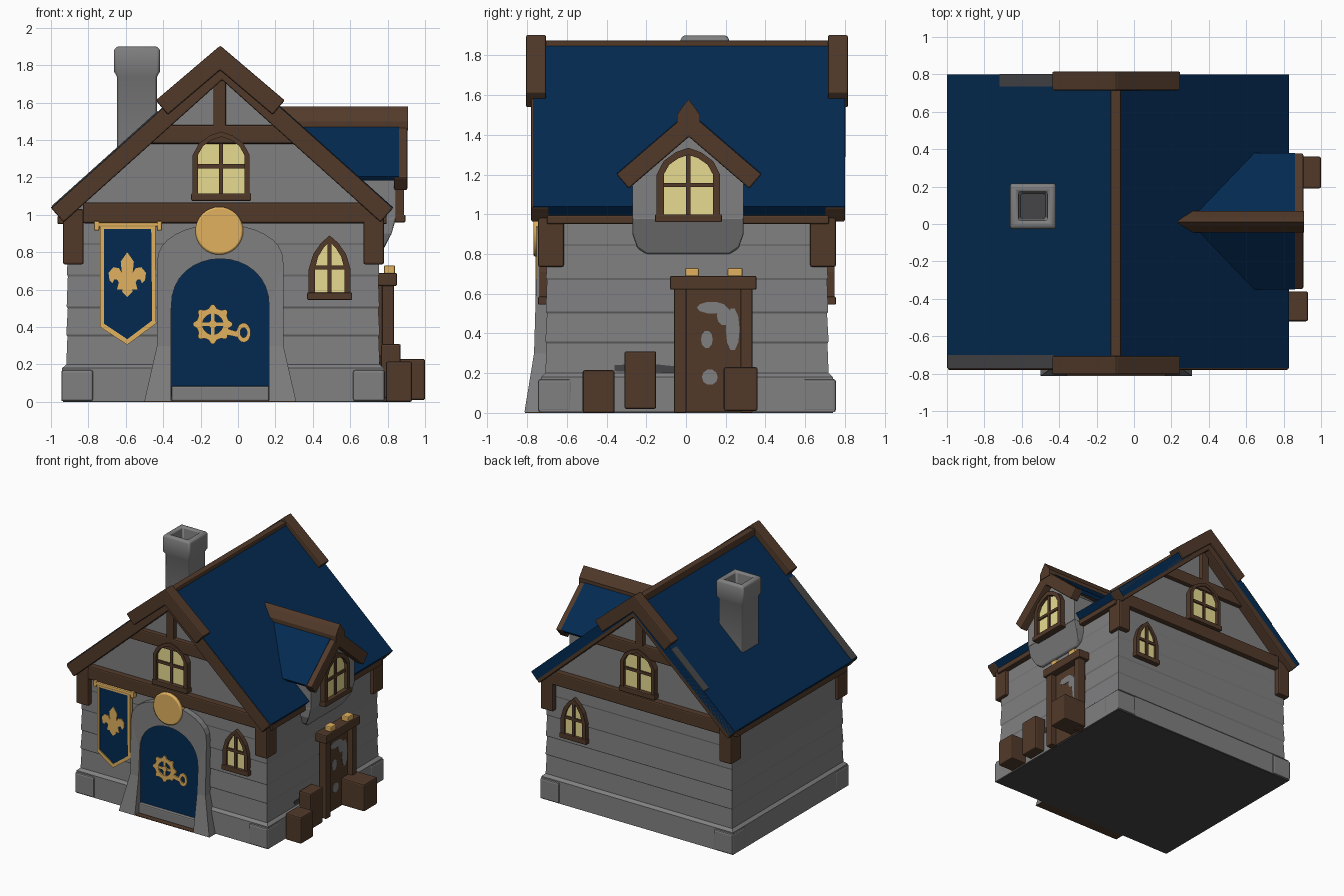
import bpy, bmesh, math
from mathutils import Vector

if "Cube" in bpy.data.objects:
    bpy.data.objects.remove(bpy.data.objects["Cube"])

def mat(name, r, g, b):
    m = bpy.data.materials.new(name)
    m.diffuse_color = (r, g, b, 1)
    m.use_nodes = True
    m.node_tree.nodes["Principled BSDF"].inputs["Base Color"].default_value = m.diffuse_color
    return m

STONE = mat("grey_stone", 0.215, 0.215, 0.22)
DARK = mat("dark_grey", 0.06, 0.06, 0.063)
WOOD = mat("brown_wood", 0.083, 0.042, 0.023)
BLUE = mat("deep_blue", 0.001, 0.023, 0.083)
GOLD = mat("gold", 0.75, 0.44, 0.115)
GLASS = mat("window_yellow", 0.98, 0.87, 0.34)

# Outline coordinates (u, v) and outward depth d for each side of the house
SIDE = {"front": lambda u, v, d: Vector((u, -d, v)),
        "back": lambda u, v, d: Vector((u, d, v)),
        "right": lambda u, v, d: Vector((d, u, v))}

def finish(name, bm, material, bevel=0, smooth=False):
    bmesh.ops.recalc_face_normals(bm, faces=bm.faces)
    me = bpy.data.meshes.new(name)
    bm.to_mesh(me)
    bm.free()
    ob = bpy.data.objects.new(name, me)
    bpy.context.collection.objects.link(ob)
    me.materials.append(material)
    if bevel:
        b = ob.modifiers.new("soft_edges", "BEVEL")
        b.width, b.segments, b.limit_method = bevel, 2, "ANGLE"
    if smooth:
        bpy.context.view_layer.objects.active = ob
        ob.select_set(True)
        bpy.ops.object.shade_smooth_by_angle(angle=math.radians(40))
        ob.select_set(False)
    return ob

def solid(name, pts, side, d0, d1, material, inner=None, bevel=0, smooth=False):
    """Extruded outline, or a ring when an inner outline is given; depths may depend on height."""
    bm = bmesh.new()
    dep = lambda d, v: d(v) if callable(d) else d
    loops = [[bm.verts.new(SIDE[side](u, v, dep(d, v))) for u, v in p]
             for p in ([pts] if inner is None else [pts, inner]) for d in (d0, d1)]
    def bridge(a, b):
        for i in range(len(a)):
            j = (i + 1) % len(a)
            bm.faces.new((a[i], a[j], b[j], b[i]))
    bridge(loops[0], loops[1])
    if inner is None:
        bm.faces.new(loops[0])
        bm.faces.new(loops[1])
    else:
        bridge(loops[2], loops[3])
        bridge(loops[0], loops[2])
        bridge(loops[1], loops[3])
    return finish(name, bm, material, bevel, smooth)

def rect(u0, u1, v0, v1):
    return [(u0, v0), (u1, v0), (u1, v1), (u0, v1)]

def box(name, x0, x1, y0, y1, z0, z1, material, bevel=0.008):
    return solid(name, rect(x0, x1, z0, z1), "front", -y1, -y0, material, bevel=bevel)

def ellipse(cu, cv, ru, rv, n=24):
    return [(cu + ru * math.cos(2 * math.pi * i / n), cv + rv * math.sin(2 * math.pi * i / n))
            for i in range(n)]

def chevron(c, top, half, s, t):
    k = math.hypot(1, s)
    ex, ez = half - t * s / k, top - s * half - t / k
    return [(c, top), (c + half, top - s * half), (c + ex, ez), (c, top - t * k),
            (c - ex, ez), (c - half, top - s * half)]

def loft(name, cx, cy, rings, material, bevel=0, smooth=False):
    """Stack of rectangles (half_x, half_y, z)."""
    bm = bmesh.new()
    prev = None
    for hx, hy, z in rings:
        cur = [bm.verts.new((cx + a * hx, cy + b * hy, z)) for a, b in ((-1, -1), (1, -1), (1, 1), (-1, 1))]
        if prev:
            for i in range(4):
                j = (i + 1) % 4
                bm.faces.new((prev[i], prev[j], cur[j], cur[i]))
        else:
            bm.faces.new(cur)
        prev = cur
    bm.faces.new(prev)
    return finish(name, bm, material, bevel, smooth)

def window(name, side, c, w, hw, bottom, spring, top, f=0.032, out=0.045, round_=0.5):
    """Pointed window: frame, sill, glass and glazing bars."""
    def arch(h, b, t):
        half = [(h, b), (h, spring), (h * 0.78, spring + (t - spring) * round_),
                (h * 0.4, spring + (t - spring) * (round_ + 0.33))]
        return [(c + u, v) for u, v in half] + [(c, t)] + [(c - u, v) for u, v in reversed(half)]
    ins = arch(hw - f, bottom + f, top - f)
    solid(name + "_frame", arch(hw, bottom, top), side, w - 0.03, w + out, WOOD, inner=ins)
    solid(name + "_glass", ins, side, w + 0.01, w + 0.018, GLASS)
    mid = bottom + f + (top - bottom - 2 * f) * 0.5
    solid(name + "_upright_bar", rect(c - 0.011, c + 0.011, bottom + f, top - f), side, w, w + 0.03, WOOD)
    solid(name + "_cross_bar", rect(c - hw + f, c + hw - f, mid - 0.011, mid + 0.011), side, w, w + 0.03, WOOD)
    solid(name + "_sill", rect(c - hw - 0.008, c + hw + 0.008, bottom, bottom + 0.04), side, w - 0.02, w + out + 0.008, WOOD, bevel=0.006)

# Stone walls in uneven courses, gable core and dark underside
courses = [(.035, .004), (.03, .18), (.008, .2), (.002, .35), (.008, .36), (.0, .5), (.006, .51),
           (.0, .67), (.004, .68), (0, .84), (.003, .85), (0, 1.0)]
loft("stone_walls", -0.08, 0.005, [(0.83 + o, 0.705 + o, z) for o, z in courses], STONE)
box("underside", -0.935, 0.775, -0.73, 0.74, 0, 0.008, DARK, 0)
solid("gable_walls", [(-0.905, 0.95), (0.745, 0.95), (0.745, 1.03), (-0.088, 1.79), (-0.905, 1.05)],
      "front", -0.708, 0.698, STONE)
for x in (-0.86, 0.70):
    for y in (-0.66, 0.67):
        box("corner_stone", x - 0.085, x + 0.085, y - 0.085, y + 0.085, 0.004, 0.17, STONE, 0.012)

# Main roof with worn grey edge strips on the left slope
RC, RS = -0.085, 0.897
roof_z = lambda x: 1.86 - RS * abs(x - RC)
solid("main_roof", chevron(RC, 1.86, 0.915, RS, 0.075), "front", -0.80, 0.77, BLUE)
for x0, d0, d1 in ((-0.995, 0.70, 0.772), (-0.72, -0.802, -0.735)):
    strip = [(x, roof_z(x) + h) for x, h in ((x0, -.002), (-.43, -.002), (-.43, .005), (x0, .005))]
    solid("worn_roof_edge", strip, "front", d0, d1, DARK)
box("ridge_beam", -0.125, -0.07, -0.71, 0.74, 1.78, 1.875, WOOD)
box("right_eave_beam", 0.74, 0.795, -0.70, 0.72, 0.95, 0.995, WOOD)
box("left_eave_beam", -0.965, -0.90, -0.70, 0.72, 0.95, 0.995, WOOD)

# Timber framing on both gables
for side, w in (("front", 0.70), ("back", 0.71)):
    solid(side + "_rake", chevron(RC, 1.855, 0.914, RS, 0.10), side, w - 0.01, w + 0.08 + (w - .7), WOOD, bevel=0.008)
    solid(side + "_rake_cap", chevron(-0.095, 1.905, 0.345, 0.85, 0.10), side, w + 0.005, w + 0.105, WOOD, bevel=0.008)
    solid(side + "_tie_beam", rect(-0.83, 0.72, 0.955, 1.065), side, w - 0.04, w + 0.045, WOOD, bevel=0.01)
    solid(side + "_collar_beam", rect(-0.50, 0.32, 1.38, 1.48), side, w - 0.04, w + 0.035, WOOD, bevel=0.01)
    solid(side + "_king_post", rect(-0.132, -0.065, 1.46, 1.77), side, w - 0.04, w + 0.035, WOOD, bevel=0.008)
    for a, b in ((-0.935, -0.825), (0.67, 0.78)):
        solid(side + "_corner_post", rect(a, b, 0.735, 1.03), side, w - 0.085, w + 0.045, WOOD, bevel=0.01)
    window(side + "_upper_window", side, -0.09, w, 0.152, 1.075, 1.32, 1.445, 0.028)
    window(side + "_small_window", side, 0.49, w + 0.004, 0.112, 0.545, 0.71, 0.89, 0.033, 0.033, 0.45)

# Chimney with a hollow, sooty top
loft("chimney", -0.54, 0.095, [(h, h, z) for h, z in ((.108, 1.2), (.108, 1.74), (.122, 1.765), (.122, 1.88),
     (.112, 1.9), (.078, 1.9), (.066, 1.74))], STONE, 0.012, True)
box("chimney_soot", -0.61, -0.47, 0.025, 0.165, 1.745, 1.754, DARK, 0)

# Dormer
roof_x = lambda v: RC + (1.86 - v) / RS - 0.04
solid("dormer_wall", [(-.27, .98), (.29, .98), (.29, 1.2), (.01, 1.43), (-.27, 1.2)], "right", 0.5, 0.845, STONE)
solid("dormer_corbel", [(-.20, .80), (.22, .80), (.265, .83), (.29, .90), (.29, .985), (-.27, .985), (-.27, .90), (-.245, .83)],
      "right", 0.6, lambda v: 0.845 - 0.6 * max(0, 0.93 - v), STONE, bevel=0.01)
solid("dormer_roof", chevron(0.015, 1.52, 0.365, 0.86, 0.03), "right", roof_x, 0.86, BLUE)
solid("dormer_rake", chevron(0.015, 1.515, 0.365, 0.86, 0.095), "right", 0.835, 0.905, WOOD, bevel=0.008)
solid("dormer_ridge_beam", [(-.045, 1.45), (.07, 1.45), (.07, 1.50), (.035, 1.55), (.012, 1.578), (-.012, 1.55), (-.045, 1.50)],
      "right", roof_x, 0.91, WOOD)
window("dormer_window", "right", 0.012, 0.842, 0.16, 0.96, 1.20, 1.335, 0.036)

# Front door in a battered stone arch
DC = -0.095
def door_arch(h, base, top, spring):
    arc = [(DC + h * math.cos(math.pi * i / 16), spring + (top - spring) * math.sin(math.pi * i / 16) ** 0.85)
           for i in range(17)]
    return [(DC + h, base), (DC + h, 0.3)] + arc + [(DC - h, 0.3), (DC - h, base)]
inner = door_arch(0.262, 0.004, 0.765, 0.50)
outer = [(DC + (u - DC) * (1.2 if v < 0.1 else 1), v) for u, v in door_arch(0.338, 0.004, 0.95, 0.74)]
solid("door_surround", outer, "front", 0.68, lambda v: 0.752 + 0.062 * max(0, 1 - v / 0.38), STONE, inner=inner)
solid("front_door", door_arch(0.262, 0.03, 0.765, 0.50), "front", 0.70, 0.742, BLUE)
box("door_step", -0.355, 0.165, -0.77, -0.7, 0.004, 0.085, STONE)
box("door_footing", -0.5, 0.31, -0.81, -0.73, 0.0, 0.006, WOOD, 0)
solid("gold_disc", ellipse(-0.1, 0.915, 0.128, 0.128, 32), "front", 0.70, 0.768, GOLD, bevel=0.01, smooth=True)

# Wheel ornament and latch on the door
D0, D1 = 0.738, 0.752
WX, WZ = -0.135, 0.415
solid("wheel_rim", ellipse(WX, WZ, 0.087, 0.087), "front", D0, D1, GOLD, inner=ellipse(WX, WZ, 0.055, 0.055))
solid("wheel_hub", ellipse(WX, WZ, 0.022, 0.022, 12), "front", D0, D1 + 0.002, GOLD)
for i in range(8):
    a = i * math.pi / 4
    ca, sa = math.cos(a), math.sin(a)
    turn = lambda p: [(WX + u * ca - v * sa, WZ + u * sa + v * ca) for u, v in p]
    solid("wheel_tooth", turn([(.08, -.025), (.105, -.008), (.105, .008), (.08, .025)]), "front", D0, D1, GOLD)
    if i % 2 == 0:
        solid("wheel_spoke", turn(rect(0.015, 0.065, -.009, .009)), "front", D0, D1 - 0.002, GOLD)
solid("latch_arm", [(-.07, .36), (0, .345), (0, .375), (-.07, .395)], "front", D0, D1, GOLD)
solid("latch_ring", ellipse(0.03, 0.37, 0.038, 0.052), "front", D0, D1, GOLD, inner=ellipse(0.03, 0.37, 0.018, 0.026))

# Banner with gold border and flower ornament
BX = -0.592
solid("banner_border", [(-.738, .94), (-.442, .94), (-.437, .42), (BX, .305), (-.738, .40)], "front", 0.722, 0.757, GOLD,
      inner=[(-.716, .925), (-.464, .925), (-.459, .435), (BX, .335), (-.716, .418)])
solid("banner_cloth", [(-.722, .935), (-.458, .935), (-.453, .43), (BX, .327), (-.722, .41)], "front", 0.724, 0.75, BLUE)
solid("banner_rod", rect(-.755, -.42, .935, .96), "front", 0.72, 0.76, GOLD, bevel=0.008)
for x in (-0.755, -0.42):
    solid("rod_end", rect(x - .014, x + .014, .915, .968), "front", 0.715, 0.762, GOLD, bevel=0.008)
F0, F1 = 0.747, 0.756
solid("flower_middle", [(BX, .80), (BX + .035, .75), (BX + .03, .70), (BX + .018, .64), (BX + .028, .59), (BX, .56),
      (BX - .028, .59), (BX - .018, .64), (BX - .03, .70), (BX - .035, .75)], "front", F0, F1, GOLD)
for s in (-1, 1):
    petal = [(.012, .63), (.022, .68), (.045, .715), (.075, .72), (.1, .69), (.095, .65), (.078, .635), (.07, .655),
             (.055, .655), (.045, .64), (.055, .60), (.025, .60)]
    solid("flower_petal", [(BX + s * u, v) for u, v in petal], "front", F0, F1, GOLD)

# Side door with posts, lintel, gold caps and worn stone patches
box("side_door", 0.72, 0.79, -0.03, 0.31, 0.004, 0.63, WOOD, 0)
for a, b in ((-0.06, 0.002), (0.275, 0.335)):
    box("side_door_post", 0.77, 0.835, a, b, 0, 0.64, WOOD)
box("side_door_lintel", 0.74, 0.85, -0.08, 0.355, 0.62, 0.69, WOOD)
for a, b in ((-0.005, 0.065), (0.21, 0.285)):
    box("gold_cap", 0.78, 0.84, a, b, 0.685, 0.73, GOLD)
for u, v, ru, rv in ((.13, .53, .075, .03), (.19, .49, .035, .05), (.235, .42, .035, .11), (.105, .37, .03, .045), (.12, .18, .04, .04)):
    solid("worn_patch", ellipse(u, v, ru, rv, 10), "right", 0.786, 0.793, STONE)
solid("wall_stain", [(-.36, .21), (-.06, .2), (-.06, .235), (-.2, .25), (-.36, .24)], "right", 0.752, 0.761, DARK)

# Crates along the right wall
box("front_crate", 0.79, 0.93, -0.52, -0.36, 0, 0.215, WOOD, 0.01)
box("tall_crate", 0.765, 0.87, -0.31, -0.15, 0.02, 0.31, WOOD, 0.01)
box("back_crate", 0.79, 1.0, 0.19, 0.36, 0.01, 0.23, WOOD, 0.01)
